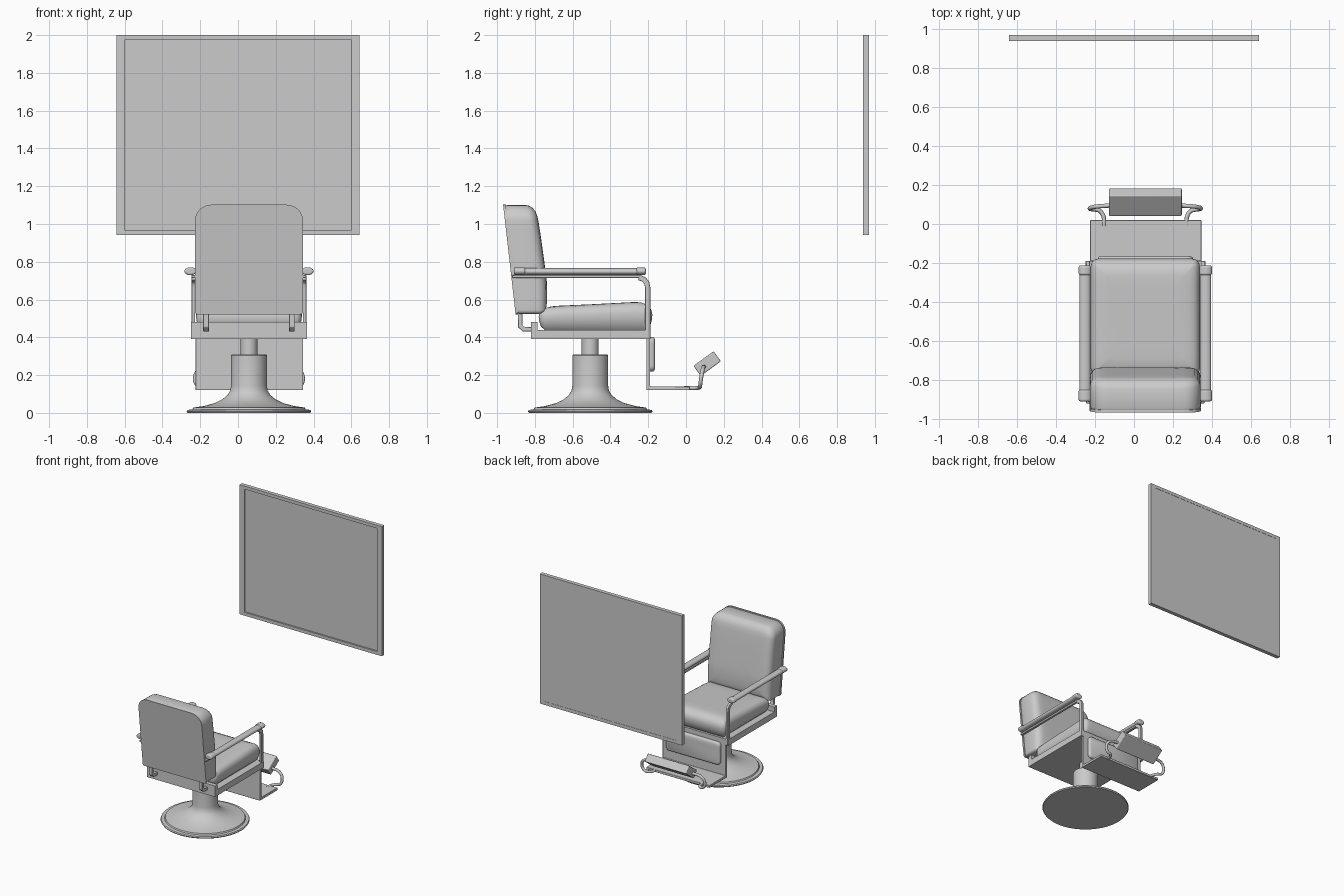
import bpy, bmesh, math
from mathutils import Vector

if "Cube" in bpy.data.objects:
    bpy.data.objects.remove(bpy.data.objects["Cube"])

CX, CY = 0.058, -0.507   # chair axis


def finish(name, bm, bevel=0, seg=3, angle=35):
    bmesh.ops.recalc_face_normals(bm, faces=bm.faces[:])
    me = bpy.data.meshes.new(name)
    bm.to_mesh(me)
    bm.free()
    ob = bpy.data.objects.new(name, me)
    bpy.context.collection.objects.link(ob)
    if bevel:
        m = ob.modifiers.new("bevel", 'BEVEL')
        m.width, m.segments, m.limit_method = bevel, seg, 'ANGLE'
    bpy.ops.object.select_all(action='DESELECT')
    ob.select_set(True)
    bpy.context.view_layer.objects.active = ob
    bpy.ops.object.shade_smooth_by_angle(angle=math.radians(angle))
    return ob


def box(name, x, y, z, bevel=0):
    bm = bmesh.new()
    bmesh.ops.create_cube(bm, size=1)
    for v in bm.verts:
        v.co = [(r[0] + r[1]) / 2 + c * (r[1] - r[0]) for c, r in zip(v.co, (x, y, z))]
    return finish(name, bm, bevel)


def strip(name, path, thick, x0, x1, bevel=0.003):
    """Flat bar following a (y, z) path, extruded along x."""
    p = [Vector(q) for q in path]
    a, b = [], []
    for i, q in enumerate(p):
        d0 = (q - p[max(i - 1, 0)]).normalized() if i else (p[1] - q).normalized()
        d1 = (p[i + 1] - q).normalized() if i < len(p) - 1 else d0
        t = (d0 + d1).normalized()
        n = Vector((-t.y, t.x)) * thick / 2 / max(t.dot(d0), 0.3)
        a.append(q + n)
        b.append(q - n)
    bm = bmesh.new()
    rows = [[bm.verts.new((x, q.x, q.y)) for q, x in zip((u, u, w, w), (x0, x1, x1, x0))]
            for u, w in zip(a, b)]
    loft(bm, rows)
    return finish(name, bm, bevel, 2)


def loft(bm, rings):
    for r, s in zip(rings, rings[1:]):
        for i in range(len(r)):
            j = (i + 1) % len(r)
            bm.faces.new((r[i], r[j], s[j], s[i]))
    bm.faces.new(rings[0])
    bm.faces.new(rings[-1])


def lathe(name, prof, seg=64):
    bm = bmesh.new()
    loft(bm, [[bm.verts.new((CX + r * math.cos(2 * math.pi * i / seg),
                             CY + r * math.sin(2 * math.pi * i / seg), z))
               for i in range(seg)] for r, z in prof])
    return finish(name, bm)


def interp(pts):
    def f(v):
        for (a, p), (b, q) in zip(pts, pts[1:]):
            if v <= b:
                return p + (q - p) * max(0, (v - a) / (b - a))
        return pts[-1][1]
    return f


def outline(u0, u1, v0, v1, rb, rt, inset):
    """Rounded rectangle with bottom and top corner radii, straights subdivided."""
    u0, u1, v0, v1 = u0 + inset, u1 - inset, v0 + inset, v1 - inset
    pts = []
    for k, (su, sv) in enumerate(((1, -1), (1, 1), (-1, 1), (-1, -1))):
        r = max((rb if sv < 0 else rt) - inset, 0.006)
        c = ((u1 - r) if su > 0 else (u0 + r), (v1 - r) if sv > 0 else (v0 + r))
        for i in range(7):
            t = math.pi / 2 * (k - 1 + i / 6)
            pts.append((c[0] + r * math.cos(t), c[1] + r * math.sin(t)))
    out = []
    for i, p in enumerate(pts):
        out.append(p)
        if i % 7 == 6:
            q = pts[(i + 1) % 28]
            out += [(p[0] + (q[0] - p[0]) * s / 12, p[1] + (q[1] - p[1]) * s / 12) for s in range(1, 12)]
    return out


def pillow(name, u, v, rb, rt, low, high, rings, place):
    """Upholstered slab: rings of (inset, depth fraction) between two surfaces."""
    bm = bmesh.new()
    loft(bm, [[bm.verts.new(place(p, q, low(q) + t * (high(q) - low(q))))
               for p, q in outline(*u, *v, rb, rt, ins)] for ins, t in rings])
    return finish(name, bm)


def tube(name, pts, r):
    cu = bpy.data.curves.new(name, 'CURVE')
    cu.dimensions, cu.bevel_depth, cu.bevel_resolution, cu.use_fill_caps = '3D', r, 3, True
    sp = cu.splines.new('BEZIER')
    sp.bezier_points.add(len(pts) - 1)
    for b, p in zip(sp.bezier_points, pts):
        b.co = p
        b.handle_left_type = b.handle_right_type = 'AUTO'
    ob = bpy.data.objects.new(name, cu)
    bpy.context.collection.objects.link(ob)


def rod(name, x, y0, y1, z, rx, rz, bevel=0):
    bm = bmesh.new()
    loft(bm, [[bm.verts.new((x + rx * math.cos(i * math.pi / 12), y, z + rz * math.sin(i * math.pi / 12)))
               for i in range(24)] for y in (y0, y1)])
    finish(name, bm, bevel)


# wall mirror and its frame
box("mirror_glass", (-0.62, 0.62), (0.95, 0.968), (0.955, 1.985))
for s in (-1, 1):
    x = sorted((s * 0.60, s * 0.642))
    box("mirror_frame_side", x, (0.938, 0.97), (0.942, 2.0))
for z in ((0.942, 0.969), (1.974, 2.0)):
    box("mirror_frame_rail", (-0.60, 0.60), (0.938, 0.97), z)

# round base, column and piston
lathe("base", [(0.325, 0), (0.33, 0.008), (0.325, 0.016), (0.30, 0.018), (0.295, 0.028), (0.24, 0.036),
               (0.18, 0.052), (0.14, 0.072), (0.113, 0.095), (0.099, 0.118), (0.095, 0.145),
               (0.095, 0.305), (0.09, 0.31)])
lathe("piston", [(0.045, 0.30), (0.045, 0.395)], 32)

# seat frame with rear lip
box("seat_frame", (-0.248, 0.366), (-0.82, -0.19), (0.39, 0.44))
box("frame_rear_lip", (-0.248, 0.366), (-0.82, -0.785), (0.435, 0.48))

# seat cushion
seat_top = interp([(-0.78, 0.555), (-0.70, 0.566), (-0.5, 0.575), (-0.25, 0.588), (-0.18, 0.575)])
pillow("seat_cushion", (-0.222, 0.338), (-0.78, -0.178), 0.04, 0.04, lambda v: 0.44, seat_top,
       [(0.03, 0), (0.012, 0.15), (0.002, 0.4), (0, 0.6), (0.004, 0.75), (0.014, 0.87), (0.03, 0.95),
        (0.055, 0.99), (0.09, 1), (0.15, 1), (0.21, 1), (0.27, 1)],
       lambda p, q, d: (p, q, d))

# backrest shell and cushion
back = interp([(0.52, -0.902), (1.10, -0.968)])
shell = interp([(0.52, -0.888), (1.10, -0.954)])
front = interp([(0.52, -0.735), (0.68, -0.735), (0.80, -0.75), (0.945, -0.77), (1.05, -0.787), (1.10, -0.80)])
stand = lambda p, q, d: (p, d, q)
pillow("backrest_shell", (-0.228, 0.344), (0.522, 1.102), 0.015, 0.085, back, shell,
       [(0, 0), (0, 1)], stand)
pillow("backrest_cushion", (-0.226, 0.342), (0.524, 1.10), 0.02, 0.083, shell, front,
       [(0.004, 0), (0, 0.06), (0, 0.7), (0.004, 0.8), (0.014, 0.89), (0.03, 0.96),
        (0.055, 0.99), (0.09, 1), (0.15, 1), (0.21, 1), (0.27, 1)], stand)

# footplate and calf pad
strip("footplate", [(-0.20, 0.395), (-0.20, 0.13), (0.02, 0.13)], 0.02, -0.225, 0.345)
pillow("calf_pad", (-0.185, 0.302), (0.218, 0.402), 0.03, 0.03, lambda v: -0.192, lambda v: -0.165,
       [(0, 0), (0, 0.6), (0.004, 0.85), (0.012, 1)], stand)

# tilted footrest pad
foot = box("footrest_pad", (-0.187, 0.187), (-0.066, 0.066), (-0.033, 0.033), 0.006)
foot.location = (CX, 0.112, 0.261)
foot.rotation_euler.x = math.radians(36)

for s in (-1, 1):
    X = lambda d: CX + s * d
    # backrest brackets
    strip("back_bracket", [(-0.878, 0.54), (-0.878, 0.46), (-0.86, 0.443), (-0.81, 0.443)],
          0.024, *sorted((X(0.212), X(0.242))))
    # armrest bar, post, pad and end caps
    bar = sorted((X(0.285), X(0.304)))
    strip("arm_bar", [(-0.92, 0.722), (-0.235, 0.722)], 0.016, *bar)
    strip("arm_post", [(-0.25, 0.716), (-0.225, 0.708), (-0.208, 0.69), (-0.203, 0.665), (-0.203, 0.39)],
          0.028, *bar)
    rod("arm_pad", X(0.31), -0.86, -0.24, 0.748, 0.028, 0.018)
    rod("arm_cap_rear", X(0.31), -0.91, -0.85, 0.750, 0.032, 0.021, 0.009)
    rod("arm_cap_front", X(0.31), -0.262, -0.213, 0.750, 0.032, 0.021, 0.009)
    # curved footrest rods
    tube("footrest_rod", [(X(0.212), -0.01, 0.132), (X(0.215), 0.04, 0.132), (X(0.235), 0.068, 0.134),
                          (X(0.27), 0.075, 0.145), (X(0.285), 0.08, 0.185), (X(0.262), 0.088, 0.228),
                          (X(0.18), 0.095, 0.245)], 0.011)
